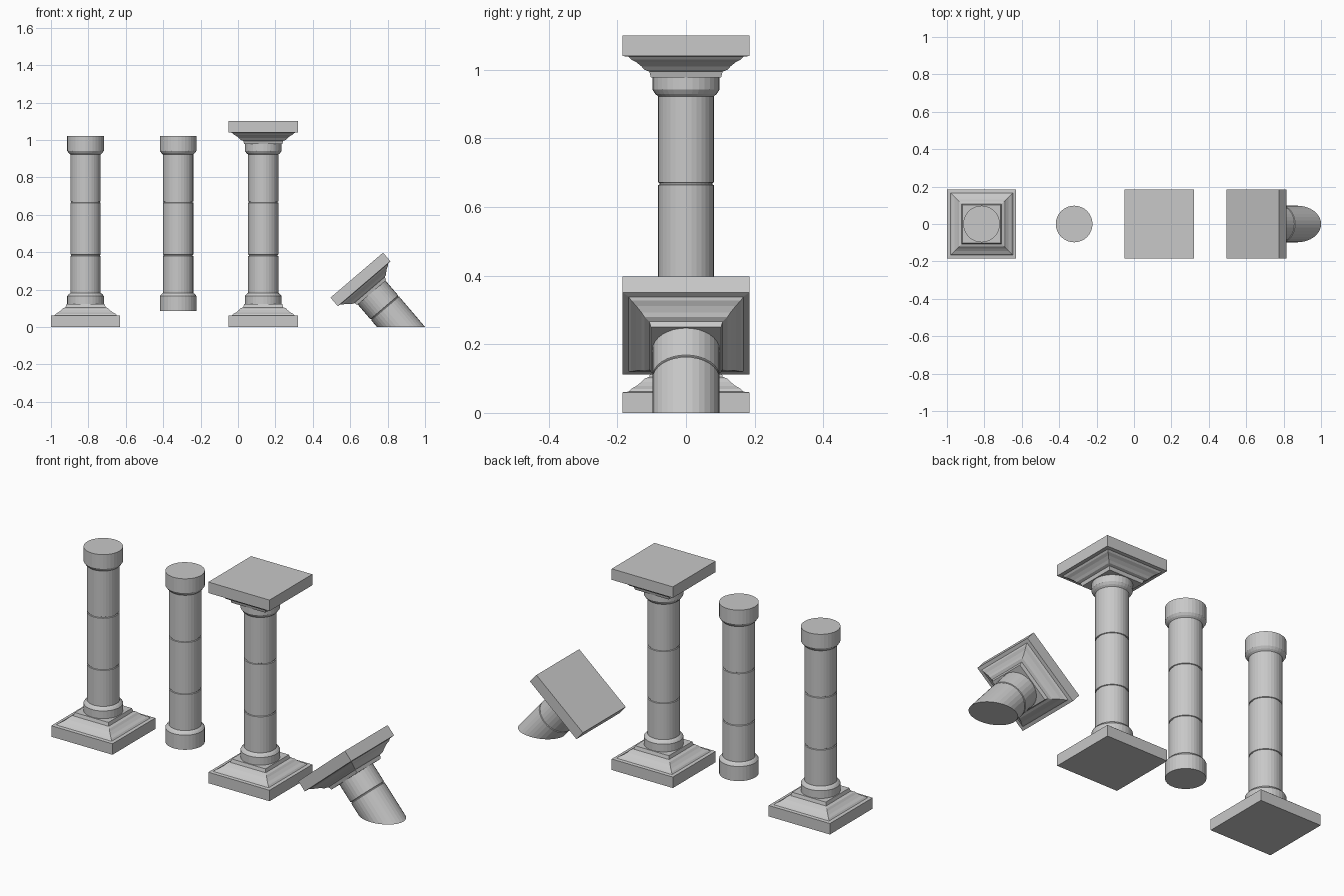
import bpy, bmesh, math
from mathutils import Matrix

if "Cube" in bpy.data.objects:
    bpy.data.objects.remove(bpy.data.objects["Cube"])

stone = bpy.data.materials.new("grey stone")
stone.use_nodes = True
stone.diffuse_color = (0.58, 0.58, 0.58, 1)
stone.node_tree.nodes["Principled BSDF"].inputs["Base Color"].default_value = (0.58, 0.58, 0.58, 1)


def turned(name, profile, sides, matrix, cut_at_ground=False):
    """Closed solid of stacked rings; square parts use four sides."""
    bm = bmesh.new()
    square = sides == 4
    grow = math.sqrt(2) if square else 1
    start = math.pi / 4 if square else 0
    rings = []
    for r, z in profile:
        angles = [start + math.tau * i / sides for i in range(sides)]
        rings.append([bm.verts.new((r * grow * math.cos(a), r * grow * math.sin(a), z)) for a in angles])
    for low, high in zip(rings, rings[1:]):
        for i in range(sides):
            j = (i + 1) % sides
            bm.faces.new((low[i], low[j], high[j], high[i]))
    bm.faces.new(rings[0])
    bm.faces.new(rings[-1])
    bm.transform(matrix)
    if cut_at_ground:
        geom = bm.verts[:] + bm.edges[:] + bm.faces[:]
        cut = bmesh.ops.bisect_plane(bm, geom=geom, plane_co=(0, 0, 0),
                                     plane_no=(0, 0, -1), clear_outer=True)
        edges = [e for e in cut["geom_cut"] if isinstance(e, bmesh.types.BMEdge)]
        bmesh.ops.contextual_create(bm, geom=edges)
    bmesh.ops.recalc_face_normals(bm, faces=bm.faces)
    mesh = bpy.data.meshes.new(name)
    bm.to_mesh(mesh)
    bm.free()
    mesh.materials.append(stone)
    obj = bpy.data.objects.new(name, mesh)
    bpy.context.collection.objects.link(obj)
    return obj


def groove(r, z):
    """Thin joint between two drums."""
    return [(r, z - 0.004), (r - 0.004, z - 0.002), (r - 0.004, z + 0.002), (r, z + 0.004)]


# Square slab with stepped moulding: half width, distance from the slab's outer face
SLAB = [(0.185, 0), (0.185, 0.06), (0.167, 0.062), (0.16, 0.07), (0.145, 0.078),
        (0.13, 0.09), (0.121, 0.1), (0.107, 0.105), (0.102, 0.123)]
HANGING_SLAB = [(r, -d) for r, d in SLAB]

# Shaft with a collar at both ends and two drum joints
COLLAR, SHAFT = 0.098, 0.081
COLUMN = ([(COLLAR, 0.085), (COLLAR, 0.165), (0.09, 0.175), (SHAFT, 0.182)]
          + groove(SHAFT, 0.383) + groove(SHAFT, 0.668)
          + [(SHAFT, 0.922), (0.09, 0.93), (COLLAR, 0.942), (COLLAR, 1.02)])

# Three standing columns: only some have a base or a capital
for label, x, has_base, has_capital in (("right", -0.815, True, False),
                                        ("middle", -0.32, False, False),
                                        ("left", 0.135, True, True)):
    turned(label + "_column_shaft", COLUMN, 32, Matrix.Translation((x, 0, 0)))
    if has_base:
        turned(label + "_column_base", SLAB, 4, Matrix.Translation((x, 0, 0)))
    if has_capital:
        turned(label + "_column_capital", HANGING_SLAB, 4, Matrix.Translation((x, 0, 1.1)))

# Fallen capital leaning on a stump sunk into the ground
lean = Matrix.Translation((0.635, 0, 0.277)) @ Matrix.Rotation(math.radians(-40.5), 4, "Y")
turned("fallen_capital", HANGING_SLAB, 4, lean)
STUMP = [(COLLAR, -0.085)] + [(r, z) for r, z in reversed(groove(COLLAR, -0.23))] + [(COLLAR, -0.6)]
turned("fallen_stump", STUMP, 32, lean, cut_at_ground=True)
